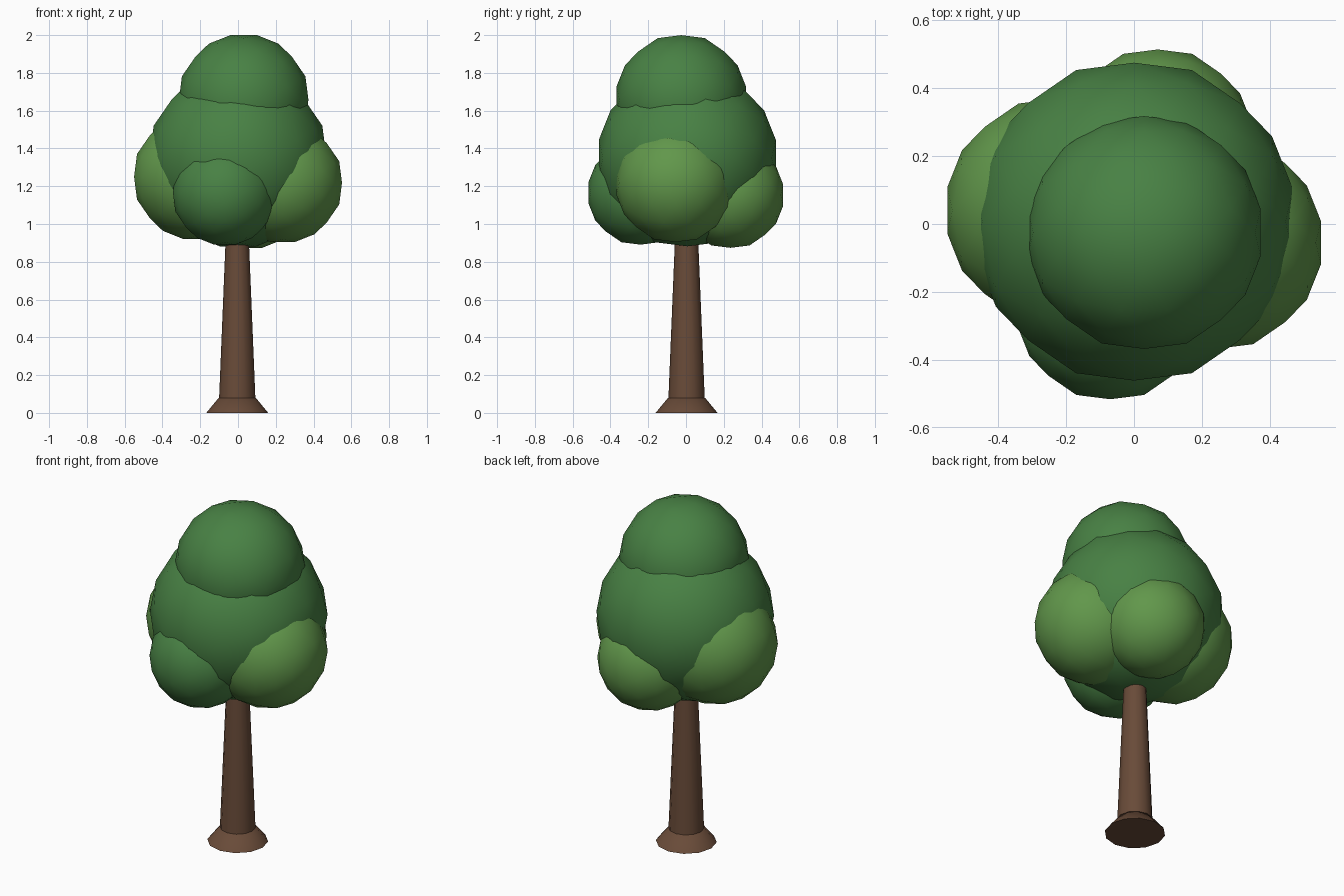
import bpy, bmesh
from mathutils import Vector

if "Cube" in bpy.data.objects:
    bpy.data.objects.remove(bpy.data.objects["Cube"])


def material(name, color):
    m = bpy.data.materials.new(name)
    m.diffuse_color = (*color, 1)
    m.use_nodes = True
    m.node_tree.nodes["Principled BSDF"].inputs["Base Color"].default_value = m.diffuse_color
    return m


DARK = material("dark_leaf", (0.065, 0.22, 0.058))
LIGHT = material("light_leaf", (0.12, 0.31, 0.07))
BARK = material("bark", (0.14, 0.07, 0.04))


def finish(bm, name, mat, loc, smooth=True):
    bmesh.ops.recalc_face_normals(bm, faces=bm.faces)
    for f in bm.faces:
        f.smooth = smooth
    me = bpy.data.meshes.new(name)
    bm.to_mesh(me)
    bm.free()
    me.materials.append(mat)
    ob = bpy.data.objects.new(name, me)
    ob.location = loc
    bpy.context.collection.objects.link(ob)
    return ob


def leaf_ball(name, mat, loc, r):
    # Icosahedron with an edge on top, each edge split in three, pushed out to a ball
    bm = bmesh.new()
    t = (1 + 5 ** 0.5) / 2
    for a in (-1, 1):
        for b in (-t, t):
            for co in ((a, 0, b), (0, b, a), (b, a, 0)):
                bm.verts.new(co)
    bmesh.ops.convex_hull(bm, input=bm.verts)
    bmesh.ops.subdivide_edges(bm, edges=bm.edges[:], cuts=2, use_grid_fill=True)
    for v in bm.verts:
        v.co = v.co.normalized() * r
    return finish(bm, name, mat, loc)


def tapered(name, z0, z1, r0, r1, sides):
    bm = bmesh.new()
    bmesh.ops.create_cone(bm, cap_ends=True, segments=sides, radius1=r0,
                          radius2=r1, depth=z1 - z0)
    ob = finish(bm, name, BARK, (-0.004, 0.003, (z0 + z1) / 2))
    bpy.context.view_layer.objects.active = ob
    ob.select_set(True)
    bpy.ops.object.shade_smooth_by_angle(angle=0.9)
    ob.select_set(False)


# Trunk and its flared foot
tapered("trunk", 0.03, 1.1, 0.098, 0.054, 12)
tapered("trunk_foot", 0.0, 0.08, 0.164, 0.098, 12)

# Crown
leaf_ball("crown_main", DARK, (0, 0.007, 1.35), 0.478)
leaf_ball("crown_top", DARK, (0.03, -0.025, 1.657), 0.35)
leaf_ball("crown_left", LIGHT, (-0.22, 0.04, 1.25), 0.337)
leaf_ball("crown_right", LIGHT, (0.237, -0.055, 1.218), 0.32)
leaf_ball("crown_front", DARK, (-0.07, -0.242, 1.165), 0.28)
leaf_ball("crown_back", LIGHT, (0.07, 0.235, 1.153), 0.285)
